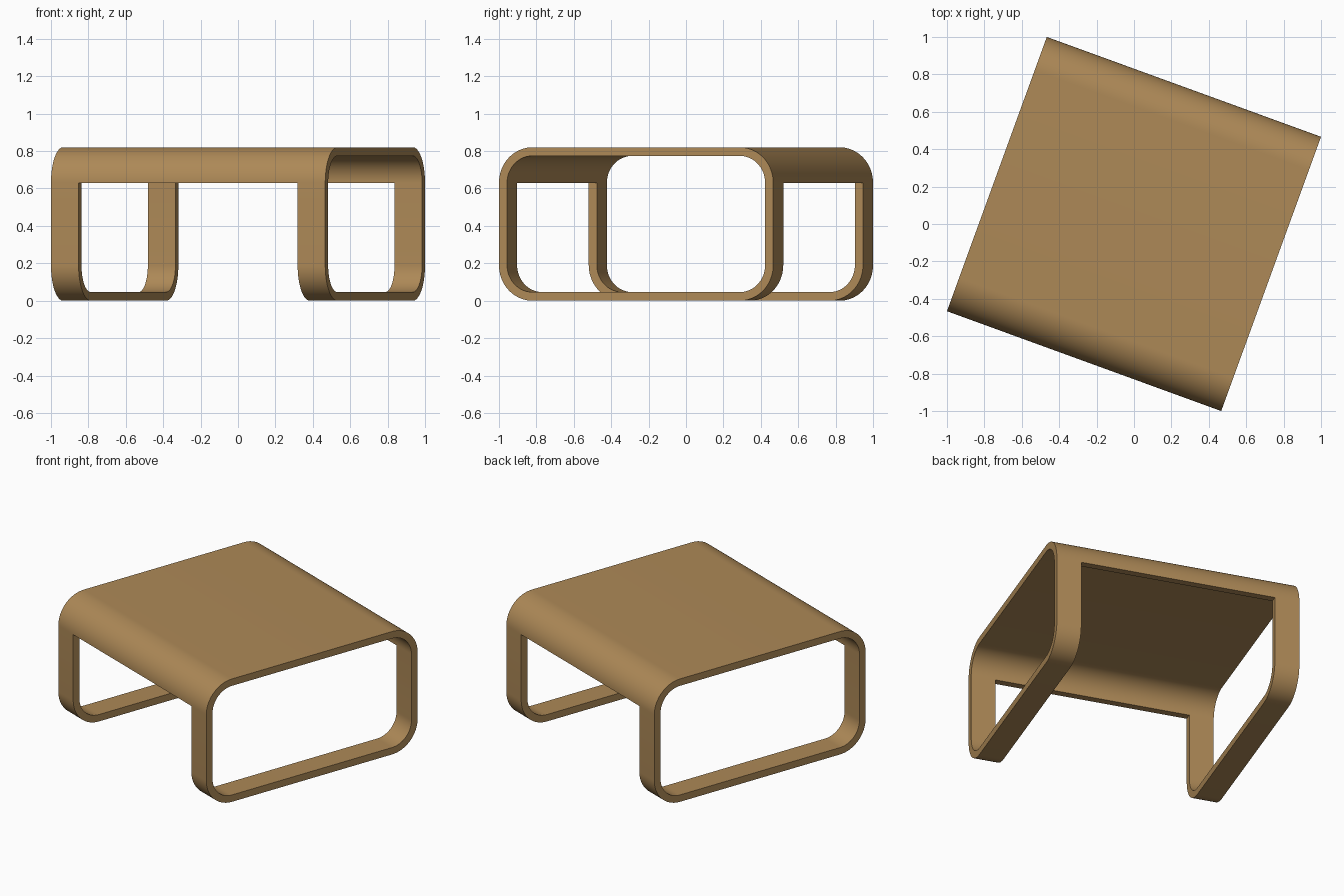
import bpy, bmesh, math

if "Cube" in bpy.data.objects:
    bpy.data.objects.remove(bpy.data.objects["Cube"])

SIDE = 0.7802     # half width of the square table
H = 0.82          # height
T = 0.046         # sheet thickness
R = 0.19          # outer corner radius
BAND = 0.157      # width of the side loops
SEG = 20          # segments per corner

wood = bpy.data.materials.new("warm wood")
wood.diffuse_color = (0.42, 0.25, 0.095, 1)
wood.use_nodes = True
wood.node_tree.nodes["Principled BSDF"].inputs["Base Color"].default_value = wood.diffuse_color


def outline(radius, corners):
    """Points on the rounded rectangle with corner centres fixed; radius sets inner or outer skin."""
    pts = []
    for c in corners:
        cy = (SIDE - R) * (1 if c in (0, 3) else -1)
        cz = H - R if c in (0, 1) else R
        for i in range(SEG + 1):
            a = (c + i / SEG) * math.pi / 2
            pts.append((cy + radius * math.cos(a), cz + radius * math.sin(a)))
    return pts


def bent_sheet(name, x0, x1, corners, closed):
    """Sheet of constant thickness following the outline, extruded from x0 to x1."""
    bm = bmesh.new()
    rows = [[bm.verts.new((x, y, z)) for y, z in outline(r, corners)]
            for r, x in ((R, x0), (R, x1), (R - T, x1), (R - T, x0))]
    n = len(rows[0])
    for i in range(n if closed else n - 1):
        j = (i + 1) % n
        for k in range(4):
            a, b = rows[k], rows[(k + 1) % 4]
            bm.faces.new((a[i], a[j], b[j], b[i]))
    if not closed:
        bm.faces.new([r[0] for r in rows])
        bm.faces.new([r[-1] for r in rows])
    bmesh.ops.recalc_face_normals(bm, faces=bm.faces[:])
    me = bpy.data.meshes.new(name)
    bm.to_mesh(me)
    bm.free()
    me.materials.append(wood)
    me.shade_smooth()
    me.set_sharp_from_angle(angle=math.radians(30))
    ob = bpy.data.objects.new(name, me)
    ob.rotation_euler.z = math.radians(-20)
    bpy.context.collection.objects.link(ob)


# Two closed leg loops and the bent top panel between them
bent_sheet("left_leg_loop", -SIDE, -SIDE + BAND, (0, 1, 2, 3), True)
bent_sheet("right_leg_loop", SIDE - BAND, SIDE, (0, 1, 2, 3), True)
bent_sheet("top_panel", -SIDE + BAND, SIDE - BAND, (0, 1), False)
